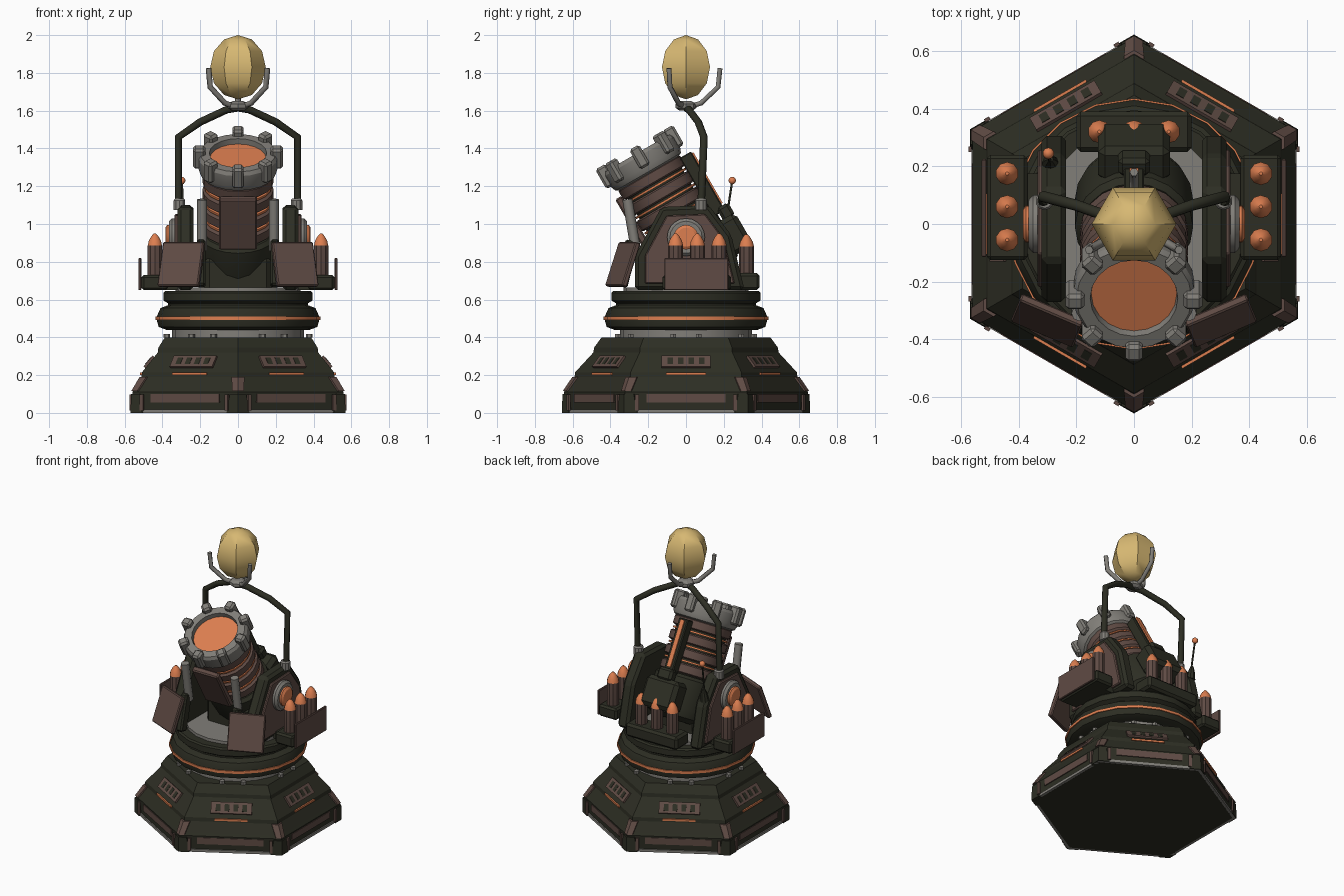
import bpy, bmesh
from math import pi, sin, cos, radians, atan2
from mathutils import Matrix, Vector

cube = bpy.data.objects.get("Cube")
if cube:
    bpy.data.objects.remove(cube)


def material(name, r, g, b):
    m = bpy.data.materials.new(name)
    m.use_nodes = True
    m.diffuse_color = (r, g, b, 1)
    m.node_tree.nodes["Principled BSDF"].inputs["Base Color"].default_value = (r, g, b, 1)
    return m


DARK = material("dark olive", .026, .027, .017)
BROWN = material("dull brown", .115, .07, .058)
GREY = material("steel grey", .22, .21, .19)
ORANGE = material("glowing orange", .72, .21, .08)
GOLD = material("crystal gold", .68, .48, .17)


def T(x, y, z):
    return Matrix.Translation((x, y, z))


def R(deg, axis):
    return Matrix.Rotation(radians(deg), 4, axis)


def add(name, bm, mat, M=Matrix(), angle=30):
    bmesh.ops.recalc_face_normals(bm, faces=bm.faces)
    bm.transform(M)
    me = bpy.data.meshes.new(name)
    bm.to_mesh(me)
    bm.free()
    me.materials.append(mat)
    ob = bpy.data.objects.new(name, me)
    bpy.context.scene.collection.objects.link(ob)
    bpy.ops.object.select_all(action='DESELECT')
    ob.select_set(True)
    bpy.context.view_layer.objects.active = ob
    if angle:
        bpy.ops.object.shade_smooth_by_angle(angle=radians(angle))
    return ob


def soften(bm, w):
    if w:
        bmesh.ops.bevel(bm, geom=bm.edges[:], offset=w, segments=1, affect='EDGES')


def box(name, size, mat, M, bevel=0):
    bm = bmesh.new()
    bmesh.ops.create_cube(bm, size=1, matrix=Matrix.Diagonal((*size, 1)))
    soften(bm, bevel)
    add(name, bm, mat, M, 0)


def lathe(name, profile, mat, M=Matrix(), n=20, angle=30):
    """Revolve (radius, height) pairs about z, capped at both ends."""
    bm = bmesh.new()
    rings = [[bm.verts.new((r * cos(pi / 2 + 2 * pi * i / n), r * sin(pi / 2 + 2 * pi * i / n), z))
              for i in range(n)] for r, z in profile]
    for a, b in zip(rings, rings[1:]):
        for i in range(n):
            bm.faces.new((a[i], a[(i + 1) % n], b[(i + 1) % n], b[i]))
    bm.faces.new(rings[0])
    bm.faces.new(rings[-1])
    add(name, bm, mat, M, angle)


def loft(name, low, high, mat, M=Matrix(), bevel=0):
    """Solid between two outlines that have the same number of points."""
    bm = bmesh.new()
    a, b = [[bm.verts.new(p) for p in pts] for pts in (low, high)]
    n = len(a)
    for i in range(n):
        bm.faces.new((a[i], a[(i + 1) % n], b[(i + 1) % n], b[i]))
    bm.faces.new(a)
    bm.faces.new(b)
    soften(bm, bevel)
    add(name, bm, mat, M, 0)


def pipe(name, pts, radius, mat, sides=2):
    cu = bpy.data.curves.new(name, 'CURVE')
    cu.dimensions = '3D'
    cu.bevel_depth, cu.bevel_resolution, cu.use_fill_caps = radius, sides, True
    sp = cu.splines.new('POLY')
    sp.points.add(len(pts) - 1)
    for p, co in zip(sp.points, pts):
        p.co = (*co, 1)
    cu.materials.append(mat)
    ob = bpy.data.objects.new(name, cu)
    bpy.context.scene.collection.objects.link(ob)
    bpy.ops.object.select_all(action='DESELECT')
    ob.select_set(True)
    bpy.context.view_layer.objects.active = ob
    bpy.ops.object.convert(target='MESH')


# Hexagonal stepped base
lathe("base_trim", [(.65, 0), (.65, .018)], GREY, n=6, angle=0)
lathe("base_floor", [(.63, -.0), (.63, .01)], DARK, T(0, 0, -.0005), n=6, angle=0)
lathe("base_body", [(.64, .01), (.646, .11), (.635, .125), (.59, .19), (.587, .215), (.49, .32),
                    (.487, .345), (.447, .4)], DARK, n=6, angle=0)
slope = atan2(.086, .105) * 180 / pi
for k in range(6):
    turn = R(60 * k, 'Z')
    box("base_panel", (.012, .42, .045), BROWN, turn @ T(.557, 0, .078))
    box("base_light", (.012, .21, .013), ORANGE, turn @ T(.512, 0, .207))
    vent = turn @ T(.468, 0, .268) @ R(-slope, 'Y')
    box("vent_panel", (.022, .26, .075), BROWN, vent)
    for j in range(4):
        box("vent_slot", (.008, .03, .045), DARK, vent @ T(.009, -.084 + .056 * j, 0))
    # Corner guards
    corner = turn @ R(90, 'Z')

    def vee(r, d, z):
        return [(r, 0, z), (r - d / 2, d * .866, z), (r - d / 2 - .03, d * .8, z),
                (r - .05, 0, z), (r - d / 2 - .03, -d * .8, z), (r - d / 2, -d * .866, z)]
    loft("corner_foot", vee(.657, .07, 0), vee(.654, .05, .1), DARK, corner)
    loft("corner_clip", vee(.653, .035, .115), vee(.602, .04, .19), BROWN, corner)
    for s in (1, -1):
        box("corner_strip", (.012, .02, .085), BROWN, corner @ T(.622, s * .06, .055) @ R(s * 30, 'Z'))
        lathe("base_bolt", [(.018, 0), (.018, .02)], GREY, corner @ T(.36, s * .13, .398), n=6, angle=0)

# Turntable
lathe("bearing", [(.35, .39), (.35, .445)], GREY)
lathe("turntable", [(.38, .44), (.42, .455), (.43, .49), (.43, .51), (.41, .555), (.37, .57),
                    (.37, .58), (.395, .595), (.395, .635), (.385, .645)], DARK)
lathe("turntable_light", [(.436, .492), (.436, .51)], ORANGE)
lathe("turret_floor", [(.33, .64), (.33, .665)], GREY)


def shell(x, y, z):
    lathe("shell_case", [(.036, z), (.04, z + .02), (.04, z + .19)], BROWN, T(x, y, 0), 10)
    lathe("shell_tip", [(.04, z + .19), (.034, z + .215), (.02, z + .24), (.006, z + .255)],
          ORANGE, T(x, y, 0), 10, 40)


# Side cheeks, ammunition racks and shields
cheek = [(-.27, .65), (-.27, .83), (-.13, 1.09), (.12, 1.1), (.24, .94), (.31, .65)]
inset = [(.02 + (y - .02) * .82, .84 + (z - .84) * .82) for y, z in cheek]
for s in (1, -1):
    loft("cheek", [(s * .235, y, z) for y, z in cheek], [(s * .32, y, z) for y, z in cheek], DARK, bevel=.018)
    loft("cheek_panel", [(s * .3, y, z) for y, z in inset], [(s * .335, y, z) for y, z in inset], BROWN, bevel=.006)
    axle = T(s * .33, 0, .93) @ R(s * 90, 'Y')
    lathe("pivot_disc", [(.1, 0), (.1, .02), (.085, .035)], GREY, axle)
    lathe("pivot_cap", [(.065, .03), (.065, .045), (.05, .055)], ORANGE, axle)
    box("rack_arm", (.12, .24, .05), DARK, T(s * .34, .055, .675))
    box("rack_tray", (.14, .365, .08), DARK, T(s * .44, .057, .69), .012)
    box("rack_plate", (.016, .34, .17), BROWN, T(s * .52, .055, .735), .004)
    for y in (-.055, .06, .175):
        shell(s * .44, y, .695)
    box("front_shield", (.235, .03, .245), BROWN,
        T(s * .3, -.335, .785) @ R(s * 23, 'Z') @ R(-19, 'X'), .006)
    box("shield_arm", (.045, .07, .25), DARK, T(s * .195, -.315, .79) @ R(-14, 'X'), .01)
    pipe("shield_post", [(s * .19, -.265, .86), (s * .19, -.31, 1.13)], .027, GREY)

# Rear ammunition rack
box("rear_tray", (.4, .14, .09), DARK, T(0, .32, .695), .015)
for x in (-.12, 0, .12):
    shell(x, .32, .69)

# Mortar barrel in its own tilted frame
gun = T(0, 0, .93) @ R(30, 'X')
lathe("breech", [(.14, -.25), (.19, -.22), (.205, -.17), (.205, .02), (.185, .04)], DARK, gun)
box("breech_pedestal", (.36, .26, .2), DARK, T(0, .02, .73), .03)
lathe("barrel_core", [(.165, 0), (.165, .42)], DARK, gun)
for i in range(4):
    t = .045 + .095 * i
    lathe("barrel_band", [(.175, t), (.188, t + .008), (.188, t + .057), (.175, t + .065)], BROWN, gun)
    if i < 3:
        lathe("barrel_light", [(.18, t + .074), (.18, t + .086)], ORANGE, gun)
lathe("muzzle", [(.18, .39), (.2, .4), (.212, .43), (.212, .495), (.2, .515), (.152, .515), (.148, .48)], GREY, gun)
lathe("muzzle_glow", [(.15, .47), (.15, .484)], ORANGE, gun)
for k in range(8):
    box("muzzle_tooth", (.06, .065, .12), GREY, gun @ R(45 * k, 'Z') @ T(0, .205, .49), .012)
box("barrel_plate", (.2, .04, .31), BROWN, gun @ T(0, -.205, .205), .008)
box("barrel_rail", (.07, .07, .36), DARK, gun @ T(0, .215, .2), .006)
box("rail_light", (.03, .012, .31), ORANGE, gun @ T(0, .253, .215))
box("breech_box", (.25, .14, .2), DARK, gun @ T(0, .22, -.115), .025)
box("breech_latch", (.11, .07, .08), DARK, gun @ T(0, .25, .01), .015)

# Antenna
pipe("antenna", [(-.29, .21, 1.0), (-.297, .245, 1.23)], .006, DARK, 1)
lathe("antenna_foot", [(.03, 0), (.022, .05), (.01, .09)], DARK, T(-.29, .21, .96) @ R(-9, 'X'), 8)
bm = bmesh.new()
bmesh.ops.create_uvsphere(bm, u_segments=10, v_segments=6, radius=.02)
add("antenna_ball", bm, ORANGE, T(-.297, .245, 1.23), 40)

# Overhead arch
for s in (1, -1):
    lathe("arch_socket", [(.032, 0), (.032, .05), (.025, .06)], GREY, T(s * .31, .08, 1.075), 10)
    pipe("arch_pipe", [(s * .315, .08, 1.1), (s * .315, .095, 1.46), (s * .2, .065, 1.54),
                       (s * .06, .015, 1.605), (0, 0, 1.615)], .02, DARK)

# Crystal on three prongs
lathe("crystal_hub", [(.035, 1.6), (.055, 1.615), (.055, 1.635), (.03, 1.65)], GREY, n=8, angle=0)
for k in range(3):
    spin = R(120 * k, 'Z')
    path = [(.0, .03, 1.625), (0, .08, 1.64), (0, .17, 1.725), (0, .18, 1.825)]
    pipe("crystal_prong", [spin @ Vector(p) for p in path], .015, GREY, 1)
bm = bmesh.new()
bmesh.ops.create_uvsphere(bm, u_segments=6, v_segments=6, radius=1)
add("crystal", bm, GOLD, T(0, 0, 1.83) @ R(30, 'Z') @ Matrix.Diagonal((.147, .147, .17, 1)), 35)
